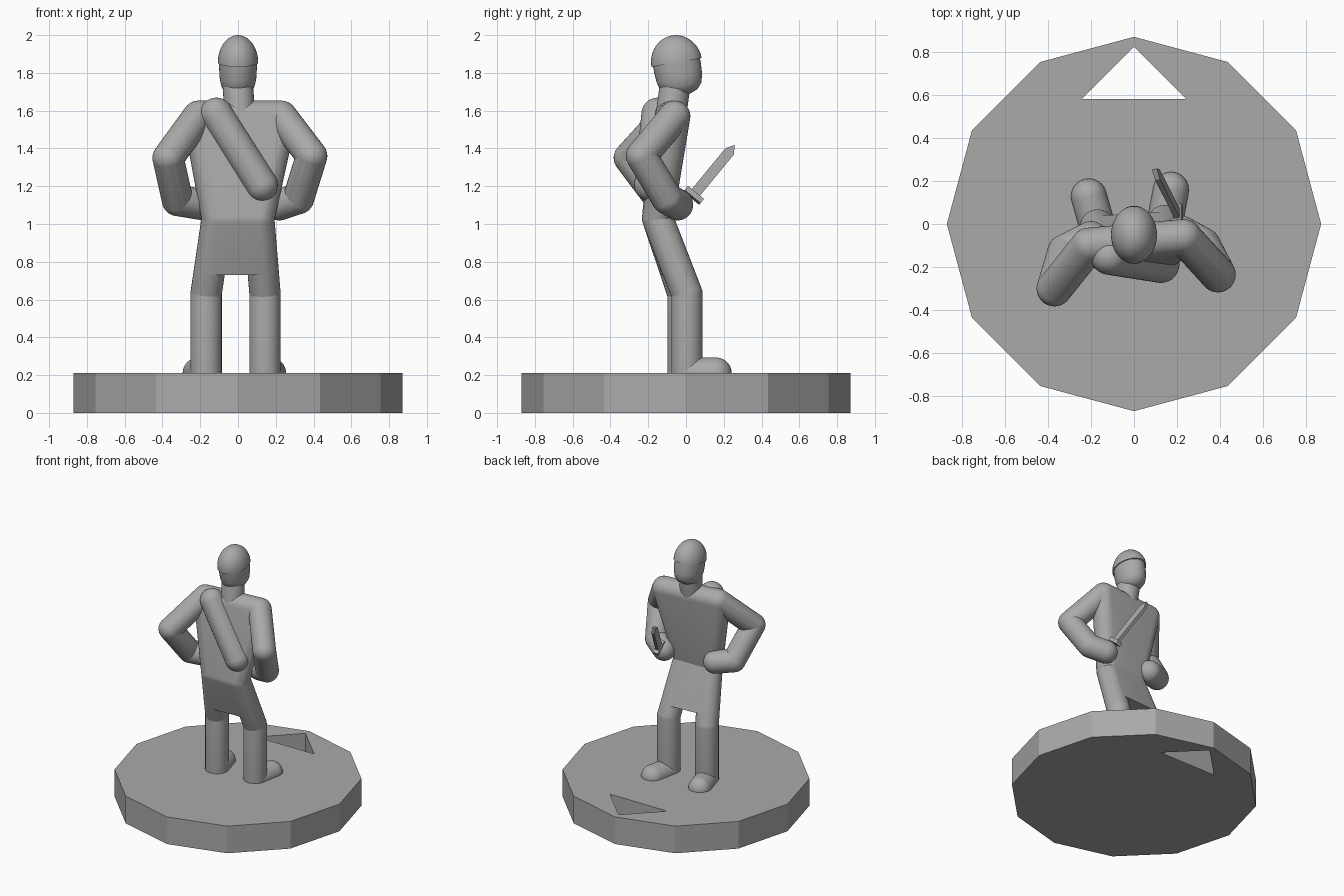
import bpy, bmesh
from math import radians, pi, cos, sin
from mathutils import Vector, Matrix

if "Cube" in bpy.data.objects:
    bpy.data.objects.remove(bpy.data.objects["Cube"])

GREY = (0.4, 0.4, 0.4, 1)
mat = bpy.data.materials.new("plain_grey")
mat.use_nodes = True
mat.diffuse_color = GREY
mat.node_tree.nodes["Principled BSDF"].inputs["Base Color"].default_value = GREY

R = 0.083  # limb radius


def finish(bm, name, smooth=True):
    bmesh.ops.recalc_face_normals(bm, faces=bm.faces[:])
    me = bpy.data.meshes.new(name)
    bm.to_mesh(me)
    bm.free()
    me.materials.append(mat)
    ob = bpy.data.objects.new(name, me)
    bpy.context.collection.objects.link(ob)
    if smooth:
        bpy.ops.object.select_all(action='DESELECT')
        ob.select_set(True)
        bpy.context.view_layer.objects.active = ob
        bpy.ops.object.shade_smooth_by_angle(angle=radians(35))
    return ob


def hull(name, points, r=R, cut=None):
    """Convex skin around equal spheres, optionally trimmed flat below a height."""
    bm = bmesh.new()
    for p in points:
        bmesh.ops.create_uvsphere(bm, u_segments=32, v_segments=20, radius=r,
                                  matrix=Matrix.Translation(p))
    res = bmesh.ops.convex_hull(bm, input=bm.verts[:])
    loose = {g for g in res["geom_interior"] + res["geom_unused"]
             if isinstance(g, bmesh.types.BMVert)}
    bmesh.ops.delete(bm, geom=list(loose), context='VERTS')
    hull_faces = {g for g in res["geom"] if isinstance(g, bmesh.types.BMFace)}
    extra = [f for f in bm.faces if f not in hull_faces]
    bmesh.ops.delete(bm, geom=extra, context='FACES')
    if cut is not None:
        out = bmesh.ops.bisect_plane(bm, geom=bm.verts[:] + bm.edges[:] + bm.faces[:],
                                     plane_co=(0, 0, cut), plane_no=(0, 0, -1), clear_outer=True)
        rim = [g for g in out["geom_cut"] if isinstance(g, bmesh.types.BMEdge)]
        bmesh.ops.contextual_create(bm, geom=rim)
    return finish(bm, name)


def prism(name, outline, depth, matrix=Matrix(), smooth=False):
    """Outline in local XY, extruded along local Z."""
    bm = bmesh.new()
    face = bm.faces.new([bm.verts.new((x, y, 0)) for x, y in outline])
    out = bmesh.ops.extrude_face_region(bm, geom=[face])
    verts = [g for g in out["geom"] if isinstance(g, bmesh.types.BMVert)]
    bmesh.ops.translate(bm, verts=verts, vec=(0, 0, depth))
    bm.transform(matrix)
    return finish(bm, name, smooth)


def lathe(name, profile, matrix):
    bm = bmesh.new()
    verts = [bm.verts.new((r, 0, z)) for r, z in profile]
    edges = [bm.edges.new(pair) for pair in zip(verts, verts[1:])]
    bmesh.ops.spin(bm, geom=verts + edges, axis=(0, 0, 1), cent=(0, 0, 0),
                   angle=2 * pi, steps=36)
    bmesh.ops.remove_doubles(bm, verts=bm.verts[:], dist=0.0005)
    bm.transform(matrix)
    return finish(bm, name)


# Twelve-sided base with a triangular hole marking the facing direction
base = prism("base", [(0.87 * sin(i * pi / 6), 0.87 * cos(i * pi / 6)) for i in range(12)], 0.21)
cutter = prism("hole_cutter", [(-0.245, 0.58), (0.245, 0.58), (0, 0.825)], 1,
               Matrix.Translation((0, 0, -0.4)))
cutter.hide_render = True
mod = base.modifiers.new("hole", 'BOOLEAN')
mod.operation, mod.object, mod.solver = 'DIFFERENCE', cutter, 'EXACT'
bpy.context.view_layer.objects.active = base
bpy.ops.object.modifier_apply(modifier="hole")
bpy.data.objects.remove(cutter)

# Joints of each side: right is -x, left is +x
joints = {
    "right": dict(hip=(-0.11, -0.15, 1.03), knee=(-0.169, -0.015, 0.63), ankle=(-0.169, -0.015, 0.21),
                  toe=(-0.21, 0.128, 0.21), shoulder=(-0.21, -0.10, 1.57), elbow=(-0.37, -0.30, 1.35),
                  wrist=(-0.32, -0.13, 1.125), hand=(-0.2, -0.07, 1.105)),
    "left": dict(hip=(0.11, -0.15, 1.03), knee=(0.143, 0.005, 0.63), ankle=(0.143, 0.005, 0.21),
                 toe=(0.172, 0.159, 0.21), shoulder=(0.23, -0.06, 1.57), elbow=(0.39, -0.235, 1.36),
                 wrist=(0.32, -0.10, 1.135), hand=(0.22, -0.045, 1.102)),
}
bones = {"thigh": ("hip", "knee"), "shin": ("knee", "ankle"), "foot": ("ankle", "toe"),
         "upper_arm": ("shoulder", "elbow"), "forearm": ("elbow", "wrist"), "hand": ("wrist", "hand")}
for side, j in joints.items():
    for part, (a, b) in bones.items():
        hull(f"{side}_{part}", [j[a], j[b]])

# Torso and skirt
both = joints.values()
hull("torso", [j[k] for j in both for k in ("hip", "shoulder")])
hull("skirt", [j[k] for j in both for k in ("hip", "knee")], cut=0.73)

# Quiver slung across the back
hull("quiver", [(-0.115, -0.15, 1.583), (0.125, -0.188, 1.205)], 0.086)

# Neck, head and helmet, leaning back a little
hull("neck", [(0.01, -0.08, 1.57), (0, -0.06, 1.72)], 0.081)
tilt = (Matrix.Translation((0, -0.05, 1.855)) @ Matrix.Rotation(radians(10), 4, 'X')
        @ Matrix.Diagonal((1, 1.26, 1, 1)))
lathe("head", [(0, -0.178), (0.035, -0.174), (0.067, -0.158), (0.088, -0.128),
               (0.097, -0.085), (0.1, -0.03), (0.1, 0.02), (0, 0.06)], tilt)
dome = [(0.107 * cos(i * pi / 24), 0.145 * sin(i * pi / 24)) for i in range(12)]
lathe("helmet", [(0, 0)] + dome + [(0, 0.145)], tilt)

# Short sword in the left hand
hilt, tip = Vector((0.205, 0.04, 1.152)), Vector((0.095, 0.256, 1.415))
along = (tip - hilt).normalized()
thick = Vector((1, 0, 0))
thick = (thick - along * thick.dot(along)).normalized()
wide = along.cross(thick)
frame = Matrix((wide, along, thick)).transposed().to_4x4()
length = (tip - hilt).length
blade = [(-0.028, 0), (0.028, 0), (0.028, length - 0.045), (0, length), (-0.028, length - 0.045)]
prism("sword_blade", blade, 0.024, Matrix.Translation(hilt - thick * 0.012) @ frame)
guard = [(-0.055, -0.015), (0.055, -0.015), (0.055, 0.015), (-0.055, 0.015)]
prism("sword_guard", guard, 0.04, Matrix.Translation(hilt - thick * 0.02) @ frame)
